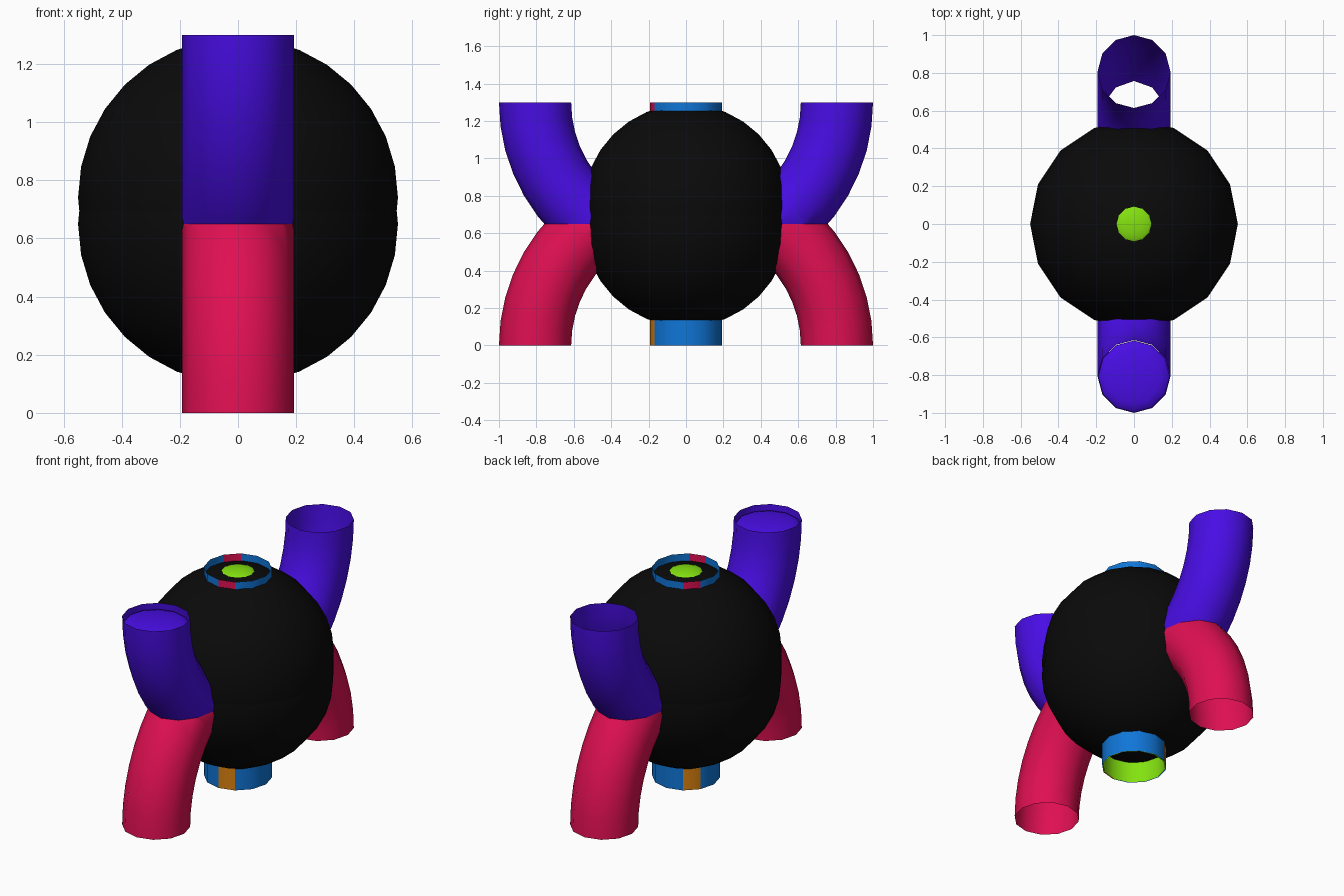
import bpy, bmesh
from math import sin, cos, pi, radians

if "Cube" in bpy.data.objects:
    bpy.data.objects.remove(bpy.data.objects["Cube"], do_unlink=True)

MID = 0.65      # joint height of the upper and lower tubes
TOP = 1.3
TUBE_R = 0.193
ARC_R = 0.807
SIDES = 12


def material(name, rgb):
    m = bpy.data.materials.new(name)
    m.use_nodes = True
    m.diffuse_color = (*rgb, 1)
    m.node_tree.nodes["Principled BSDF"].inputs["Base Color"].default_value = (*rgb, 1)
    return m


black = material("black", (0.003, 0.003, 0.003))
violet = material("violet", (0.065, 0.004, 0.78))
crimson = material("crimson", (0.74, 0.005, 0.085))
blue = material("blue", (0.005, 0.18, 0.68))
green = material("lime green", (0.23, 0.76, 0.005))
orange = material("orange", (0.7, 0.22, 0.005))


def finish(name, bm, *mats):
    mesh = bpy.data.meshes.new(name)
    bm.to_mesh(mesh)
    bm.free()
    obj = bpy.data.objects.new(name, mesh)
    bpy.context.collection.objects.link(obj)
    for m in mats:
        mesh.materials.append(m)
    bpy.ops.object.select_all(action="DESELECT")
    obj.select_set(True)
    bpy.context.view_layer.objects.active = obj
    bpy.ops.object.shade_smooth_by_angle(angle=radians(40))
    return obj


def loft(bm, rings):
    """Skin closed rings of points into an open tube."""
    loops = [[bm.verts.new(p) for p in ring] for ring in rings]
    for a, b in zip(loops, loops[1:]):
        for i in range(SIDES):
            j = (i + 1) % SIDES
            bm.faces.new((a[i], a[j], b[j], b[i]))


def circle(r, z, y=0):
    return [(r * cos(2 * pi * i / SIDES), y + r * sin(2 * pi * i / SIDES), z)
            for i in range(SIDES)]


def arc_tube(name, side, upper, mat):
    """Quarter-bend tube, open at its outer end and cut level at the joint."""
    rings = []
    for k in range(9):
        t = radians(7.5 * k)
        ring = []
        for i in range(SIDES):
            a = 2 * pi * i / SIDES
            d = ARC_R + TUBE_R * cos(a)
            ring.append((TUBE_R * sin(a), d * cos(t), d * sin(t)))
        rings.append(ring)
    bm = bmesh.new()
    loft(bm, rings)
    bmesh.ops.bisect_plane(bm, geom=bm.verts[:] + bm.edges[:] + bm.faces[:],
                           plane_co=(0, 0, MID), plane_no=(0, 0, 1), clear_outer=True)
    for v in bm.verts:
        v.co.y *= side
        if upper:
            v.co.z = TOP - v.co.z
    # Mirroring once turns the faces inside out
    if (side < 0) == upper:
        bmesh.ops.reverse_faces(bm, faces=bm.faces[:])
    return finish(name, bm, mat)


def dome(name, r, z, height, y, mat):
    bm = bmesh.new()
    loft(bm, [circle(r * cos(t), z + height * sin(t), y)
              for t in (0, 0.35, 0.7, 1.1, 1.5)])
    bmesh.ops.holes_fill(bm, edges=[e for e in bm.edges if e.is_boundary
                                    and e.verts[0].co.z > z + height / 2])
    return finish(name, bm, mat)


def collar(name, r, z0, z1, mat, accent):
    """Short open ring with two accent panels."""
    bm = bmesh.new()
    loft(bm, [circle(r, z0), circle(r, z1)])
    for i, f in enumerate(bm.faces):
        f.material_index = int(i in (4, 9))
    return finish(name, bm, mat, accent)


# Body: two overlapping globes
for name, z in (("upper_globe", 0.74), ("lower_globe", 0.65)):
    bm = bmesh.new()
    bmesh.ops.create_uvsphere(bm, u_segments=16, v_segments=16, radius=0.55)
    bmesh.ops.translate(bm, verts=bm.verts, vec=(0, 0, z))
    finish(name, bm, black)

# Curved tubes on front and back
for label, side in (("front", -1), ("back", 1)):
    arc_tube(label + "_upper_tube", side, True, violet)
    arc_tube(label + "_lower_tube", side, False, crimson)

# Plug near the mouth of the front upper tube
dome("front_tube_plug", 0.19, 1.255, 0.035, -ARC_R, violet)

# Collars, bottom lining and top button
collar("top_collar", TUBE_R, 1.2, TOP, blue, crimson)
collar("bottom_collar", TUBE_R, 0, 0.2, blue, orange)
collar("bottom_lining", 0.187, 0, 0.2, green, green)
dome("top_button", 0.105, 1.268, 0.029, 0, green)
